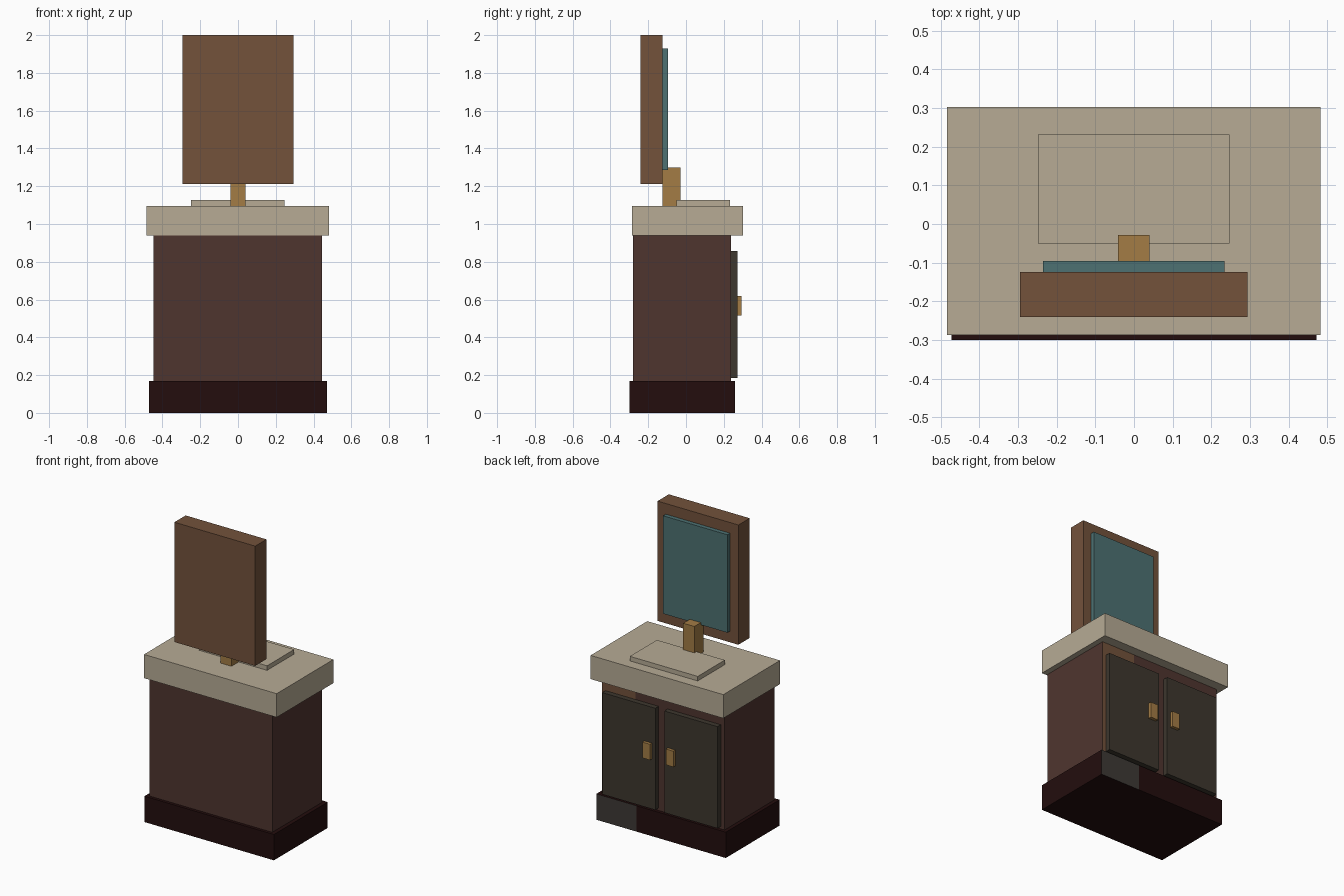
import bpy, bmesh

cube = bpy.data.objects.get("Cube")
if cube:
    bpy.data.objects.remove(cube, do_unlink=True)


def material(name, rgb):
    """Flat material from 0-255 display values, stored as linear."""
    lin = [(c / 255 / 12.92) if c < 11 else ((c / 255 + 0.055) / 1.055) ** 2.4 for c in rgb]
    m = bpy.data.materials.new(name)
    m.use_nodes = True
    m.diffuse_color = (*lin, 1)
    bsdf = m.node_tree.nodes["Principled BSDF"]
    bsdf.inputs["Base Color"].default_value = (*lin, 1)
    bsdf.inputs["Roughness"].default_value = 0.8
    return m


stone = material("pale stone", (183, 171, 149))
walnut = material("walnut brown", (115, 82, 59))
mahogany = material("dark mahogany", (79, 53, 47))
plinth_dark = material("plinth maroon", (35, 13, 13))
brass = material("brass", (163, 124, 69))
glass = material("mirror teal", (77, 113, 114))
panel = material("door charcoal", (61, 55, 46))
slate = material("slate patch", (61, 57, 53))


def box(name, x, y, z, mat, patch=None, cut=None):
    """Box from extents; patch recolours the back face beyond x = cut."""
    bm = bmesh.new()
    bmesh.ops.create_cube(bm, size=1)
    for v in bm.verts:
        v.co = [lo + (c + 0.5) * (hi - lo) for c, (lo, hi) in zip(v.co, (x, y, z))]
    if patch:
        bmesh.ops.bisect_plane(bm, geom=bm.verts[:] + bm.edges[:] + bm.faces[:],
                               plane_co=(cut, 0, 0), plane_no=(1, 0, 0))
        bm.normal_update()
        for f in bm.faces:
            if f.normal.y > 0.9 and f.calc_center_median().x > cut:
                f.material_index = 1
    me = bpy.data.meshes.new(name)
    bm.to_mesh(me)
    bm.free()
    me.materials.append(mat)
    if patch:
        me.materials.append(patch)
    ob = bpy.data.objects.new(name, me)
    bpy.context.collection.objects.link(ob)
    return ob


# Cabinet
box("plinth", (-0.472, 0.472), (-0.30, 0.26), (0, 0.17), plinth_dark, slate, 0.18)
box("cabinet_body", (-0.448, 0.446), (-0.28, 0.238), (0.17, 0.94), mahogany, walnut, 0.2)
box("countertop", (-0.484, 0.483), (-0.287, 0.303), (0.94, 1.096), stone)
box("basin_slab", (-0.248, 0.247), (-0.05, 0.232), (1.096, 1.126), stone)

# Doors and handles
for side, s in (("left", 1), ("right", -1)):
    box(side + "_door", sorted((s * 0.033, s * 0.42)), (0.238, 0.272), (0.186, 0.856), panel)
    box(side + "_handle", sorted((s * 0.058, s * 0.113)), (0.272, 0.293), (0.516, 0.62), brass)

# Tap post and mirror
box("tap_post", (-0.041, 0.04), (-0.125, -0.028), (1.096, 1.30), brass)
box("mirror_frame", (-0.295, 0.294), (-0.241, -0.124), (1.211, 2.0), walnut)
box("mirror_glass", (-0.235, 0.234), (-0.124, -0.096), (1.285, 1.93), glass)
